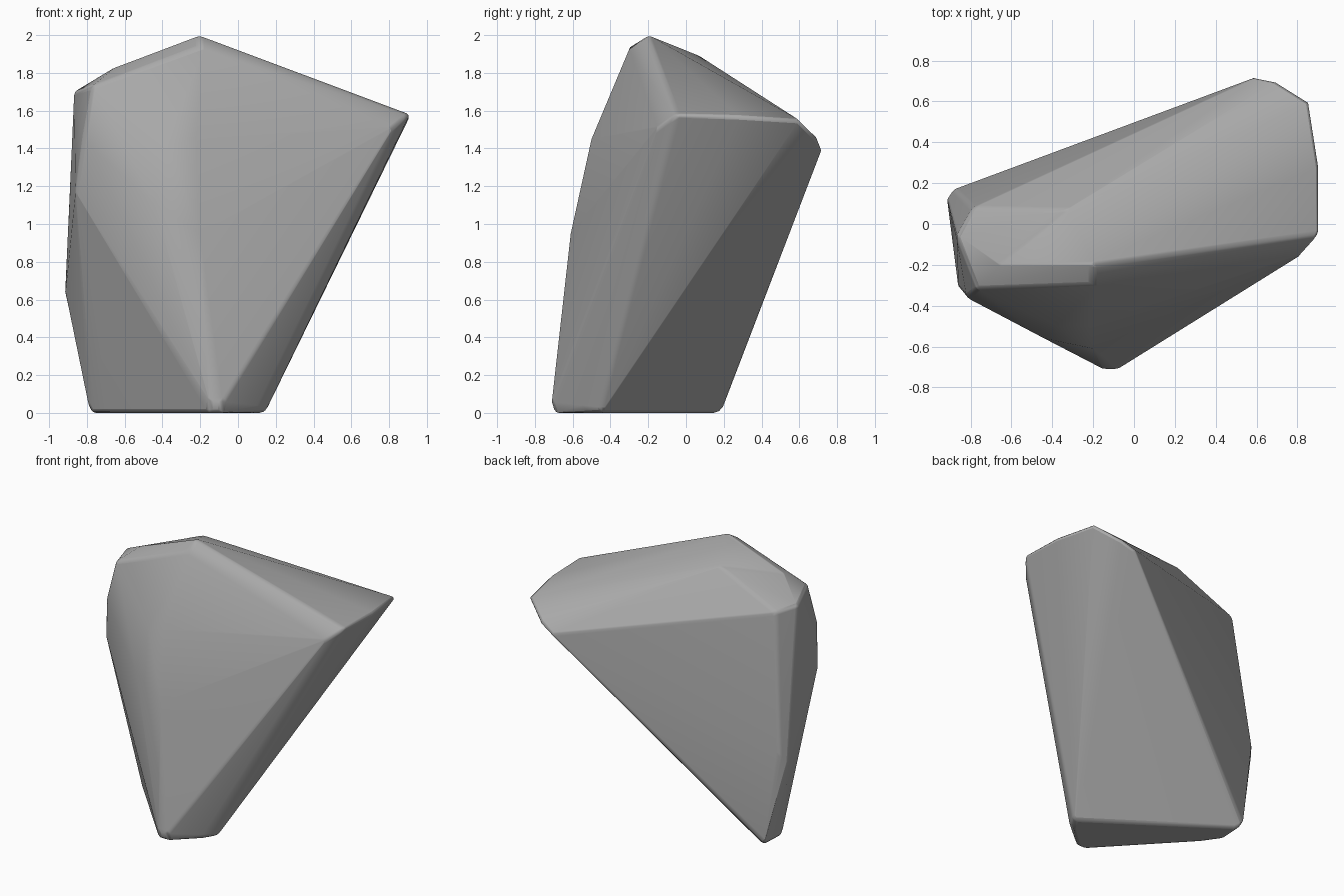
import bpy
import bmesh
import math

# Remove the default object
default_cube = bpy.data.objects.get("Cube")
if default_cube:
    bpy.data.objects.remove(default_cube, do_unlink=True)


def make_material(name, color):
    material = bpy.data.materials.new(name)
    material.use_nodes = True
    material.diffuse_color = color
    shader = material.node_tree.nodes["Principled BSDF"]
    shader.inputs["Base Color"].default_value = color
    shader.inputs["Roughness"].default_value = 0.8
    return material


# Corners of the boulder, grouped by region
peak = [(-.2, -.2, 2), (-.2, -.3, 1.94), (-.33, .07, 1.89), (-.65, -.2, 1.83)]
right_tip = [(.91, -.05, 1.58), (.82, -.15, 1.51), (.91, .28, 1.57)]
back_tip = [(.86, .6, 1.55), (.7, .7, 1.45), (.6, .72, 1.4)]
left_shoulder = [(-.77, -.32, 1.73), (-.87, -.06, 1.7), (-.79, .08, 1.68)]
left_side = [(-.82, -.36, 1.45), (-.86, -.31, 1.17),
             (-.92, .12, .65), (-.88, .17, .7)]
front_bulge = [(-.22, -.5, 1.45), (-.38, -.5, 1.42), (-.44, -.56, 1.1),
               (-.2, -.61, .95), (.18, -.43, 1.23)]
foot_rim = [(.16, -.45, .03), (.1, -.55, .04), (-.08, -.71, .06),
            (-.15, -.71, .06), (-.7, -.12, .04), (-.79, .01, .04),
            (-.78, .2, .04)]
# The underside is the foot rim pulled slightly inward and dropped to the floor
foot_center = (-.32, -.26)
underside = [(cx + (x - cx) * .96, cy + (y - cy) * .96, 0)
             for x, y, z in foot_rim for cx, cy in [foot_center]]

# Wrap the corners in a convex shell
bm = bmesh.new()
regions = (peak, right_tip, back_tip, left_shoulder, left_side,
           front_bulge, foot_rim, underside)
for region in regions:
    for corner in region:
        bm.verts.new(corner)
hull = bmesh.ops.convex_hull(bm, input=bm.verts[:])
loose = [v for v in bm.verts if not v.link_faces]
bmesh.ops.delete(bm, geom=loose, context="VERTS")
bmesh.ops.dissolve_limit(bm, angle_limit=math.radians(2),
                         verts=bm.verts[:], edges=bm.edges[:])
bmesh.ops.recalc_face_normals(bm, faces=bm.faces[:])

mesh = bpy.data.meshes.new("boulder")
bm.to_mesh(mesh)
bm.free()
boulder = bpy.data.objects.new("boulder", mesh)
bpy.context.collection.objects.link(boulder)
mesh.materials.append(make_material("stone grey", (.4, .4, .4, 1)))

# Worn, softly rounded edges
bevel = boulder.modifiers.new("worn edges", "BEVEL")
bevel.width = .02
bevel.segments = 2
bevel.limit_method = "ANGLE"
bevel.angle_limit = math.radians(28)

bpy.ops.object.select_all(action="DESELECT")
boulder.select_set(True)
bpy.context.view_layer.objects.active = boulder
bpy.ops.object.shade_smooth_by_angle(angle=math.radians(35))
weighted = boulder.modifiers.new("flat face shading", "WEIGHTED_NORMAL")
weighted.keep_sharp = True
